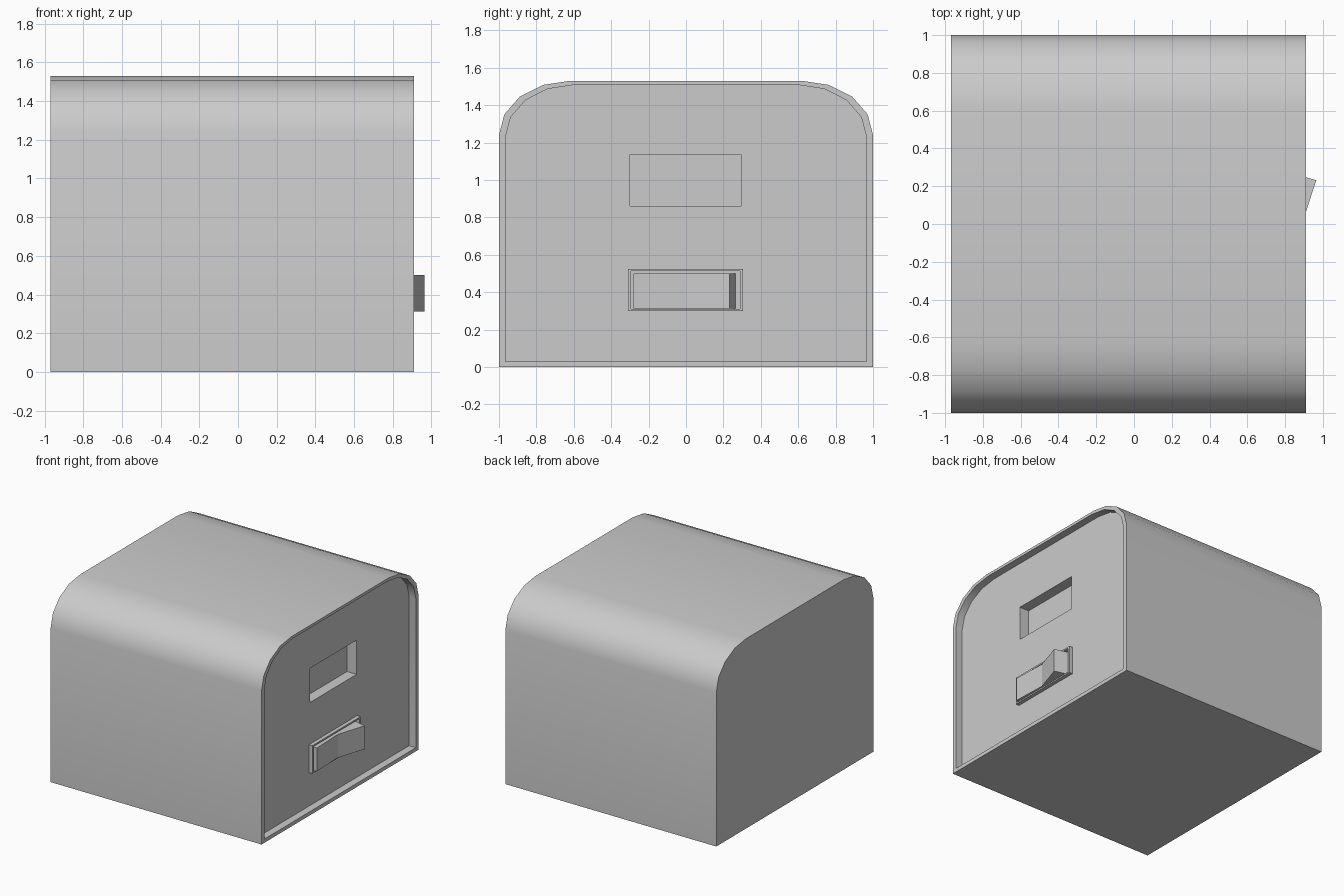
import bpy, bmesh, math

cube = bpy.data.objects.get("Cube")
if cube:
    bpy.data.objects.remove(cube, do_unlink=True)

grey = bpy.data.materials.new("plain grey")
grey.use_nodes = True
colour = (0.6, 0.6, 0.6, 1)
grey.diffuse_color = colour
grey.node_tree.nodes["Principled BSDF"].inputs["Base Color"].default_value = colour


def prism(name, points, place, start, end):
    """Extrude a 2D outline; place(u, v, w) maps it into space."""
    bm = bmesh.new()
    low = [bm.verts.new(place(u, v, start)) for u, v in points]
    high = [bm.verts.new(place(u, v, end)) for u, v in points]
    bm.faces.new(low)
    bm.faces.new(high)
    for i in range(len(points)):
        j = (i + 1) % len(points)
        bm.faces.new((low[i], low[j], high[j], high[i]))
    bmesh.ops.recalc_face_normals(bm, faces=bm.faces)
    mesh = bpy.data.meshes.new(name)
    bm.to_mesh(mesh)
    bm.free()
    mesh.materials.append(grey)
    obj = bpy.data.objects.new(name, mesh)
    bpy.context.collection.objects.link(obj)
    return obj


def along_x(u, v, w):
    return (w, u, v)


def along_z(u, v, w):
    return (u, v, w)


def arch(half, bottom, shoulder, top, flat, steps=4):
    """Box outline with rounded upper corners."""
    side = []
    for i in range(steps + 1):
        a = math.pi / 2 * i / steps
        side.append((flat + (half - flat) * math.cos(a),
                     shoulder + (top - shoulder) * math.sin(a)))
    left = [(-y, z) for y, z in reversed(side)]
    return [(half, bottom)] + side + left + [(-half, bottom)]


def rect(y0, y1, z0, z1):
    return [(y0, z0), (y1, z0), (y1, z1), (y0, z1)]


def cut(target, cutter):
    cutter.hide_render = True
    mod = target.modifiers.new("cut", "BOOLEAN")
    mod.operation = "DIFFERENCE"
    mod.solver = "EXACT"
    mod.object = cutter
    bpy.context.view_layer.objects.active = target
    bpy.ops.object.modifier_apply(modifier=mod.name)
    bpy.data.objects.remove(cutter, do_unlink=True)


# Housing with a recessed end panel and a window pocket
housing = prism("housing", arch(1, 0, 1.24, 1.53, 0.62), along_x, -0.97, 0.91)
cut(housing, prism("panel_cutter", arch(0.965, 0.03, 1.23, 1.508, 0.6),
                   along_x, 0.85, 1.1))
cut(housing, prism("window_cutter", rect(-0.3, 0.295, 0.86, 1.135),
                   along_x, 0.765, 1.0))

# Switch surround
frame = prism("switch_frame", rect(-0.31, 0.305, 0.3, 0.525), along_x, 0.845, 0.88)
cut(frame, prism("frame_cutter", rect(-0.295, 0.29, 0.31, 0.513), along_x, 0.8, 1.0))

# Tilted rocker
rocker = prism("switch_rocker",
               [(0.84, -0.28), (0.9, -0.28), (0.89, 0), (0.965, 0.232), (0.845, 0.265)],
               along_z, 0.312, 0.5)

# Smooth only the rounded shoulders
bpy.ops.object.select_all(action="DESELECT")
housing.select_set(True)
bpy.context.view_layer.objects.active = housing
bpy.ops.object.shade_smooth_by_angle(angle=math.radians(30))
